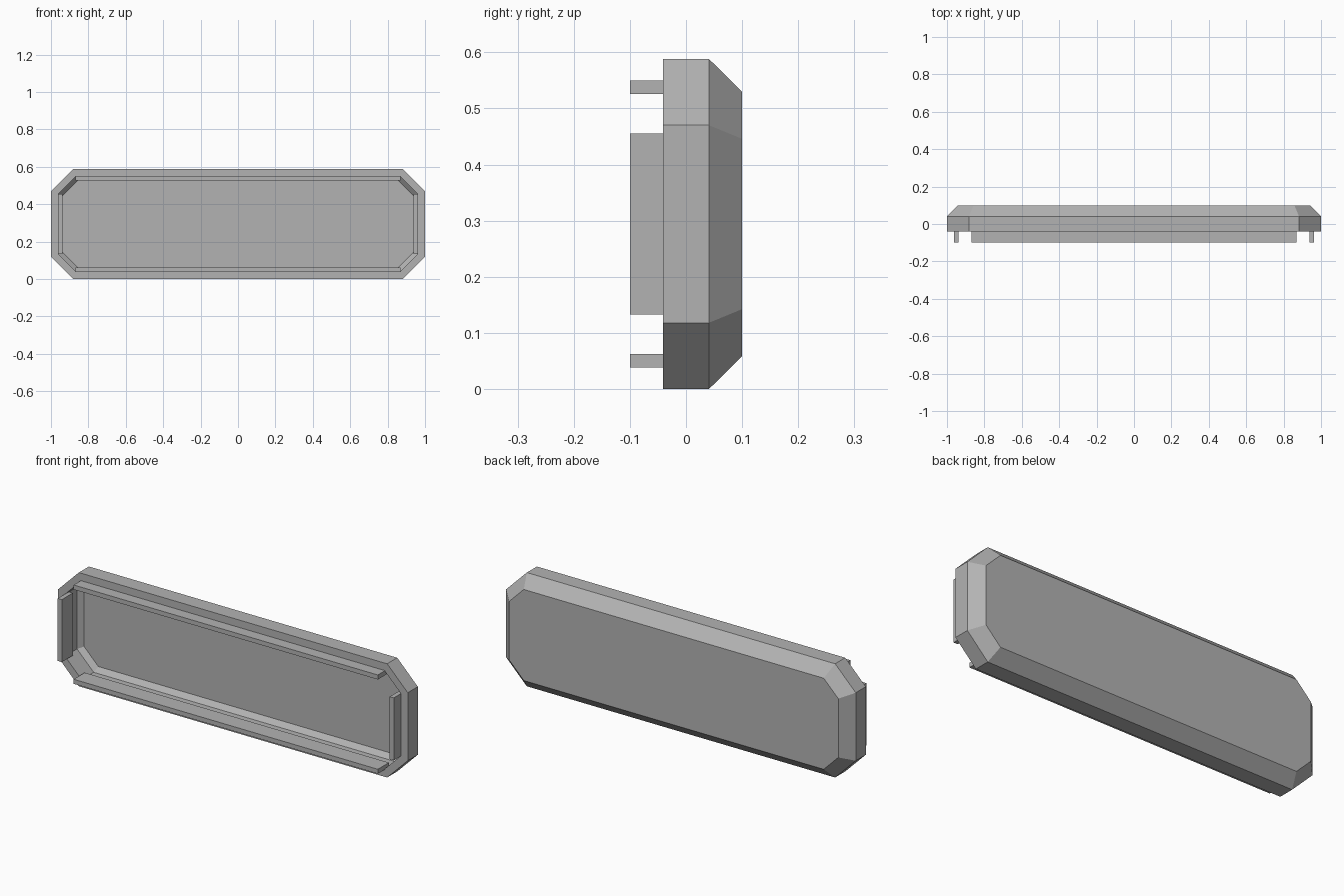
import bpy
import bmesh
from mathutils import Vector

old = bpy.data.objects.get("Cube")
if old:
    bpy.data.objects.remove(old, do_unlink=True)

HALF_X, HEIGHT, CHAMFER = 1.0, 0.588, 0.118
MID_Z = HEIGHT / 2
WALL = 0.0385      # side wall thickness
TAB = 0.0235       # tab thickness

# Single grey plastic
grey = bpy.data.materials.new("grey_plastic")
grey.use_nodes = True
colour = (0.45, 0.45, 0.45, 1)
grey.diffuse_color = colour
grey.node_tree.nodes["Principled BSDF"].inputs["Base Color"].default_value = colour


def finish(name, bm):
    bmesh.ops.recalc_face_normals(bm, faces=bm.faces)
    mesh = bpy.data.meshes.new(name)
    bm.to_mesh(mesh)
    bm.free()
    mesh.materials.append(grey)
    obj = bpy.data.objects.new(name, mesh)
    bpy.context.collection.objects.link(obj)
    return obj


def octagon(inset, y):
    """Chamfered rectangle, every side moved in by the same distance."""
    a, b = HALF_X - inset, MID_Z - inset
    c = CHAMFER - inset * (2 - 2 ** 0.5)
    quarter = [(a, b - c), (a - c, b)]
    pts = quarter + [(-x, z) for x, z in reversed(quarter)]
    pts += [(-x, -z) for x, z in pts]
    return [Vector((x, y, z + MID_Z)) for x, z in pts]


# Hollow shell: back, bevel, outer side, rim, inner side, inner bevel, floor
profile = [(0.0585, 0.10), (0, 0.041), (0, -0.041), (WALL, -0.041),
           (WALL, 0.058), (WALL + TAB, 0.082)]
bm = bmesh.new()
rings = [[bm.verts.new(p) for p in octagon(*step)] for step in profile]
for r, s in zip(rings, rings[1:]):
    for i in range(8):
        j = (i + 1) % 8
        bm.faces.new((r[i], r[j], s[j], s[i]))
bm.faces.new(rings[0])
bm.faces.new(rings[-1])
finish("lid_shell", bm)


def tab(name, centre, size):
    bm = bmesh.new()
    bmesh.ops.create_cube(bm, size=1)
    bmesh.ops.scale(bm, vec=size, verts=bm.verts)
    bmesh.ops.translate(bm, vec=centre, verts=bm.verts)
    finish(name, bm)


# Four clip tabs lying against the inner walls
FRONT, REAR = -0.10, -0.01
y, depth = (FRONT + REAR) / 2, REAR - FRONT
off = WALL + TAB / 2
for side, label_x, label_z in ((1, "left", "top"), (-1, "right", "bottom")):
    tab("clip_tab_" + label_x, (side * (HALF_X - off), y, MID_Z), (TAB, depth, 0.323))
    tab("clip_tab_" + label_z, (0, y, MID_Z + side * (MID_Z - off)), (1.74, depth, TAB))
